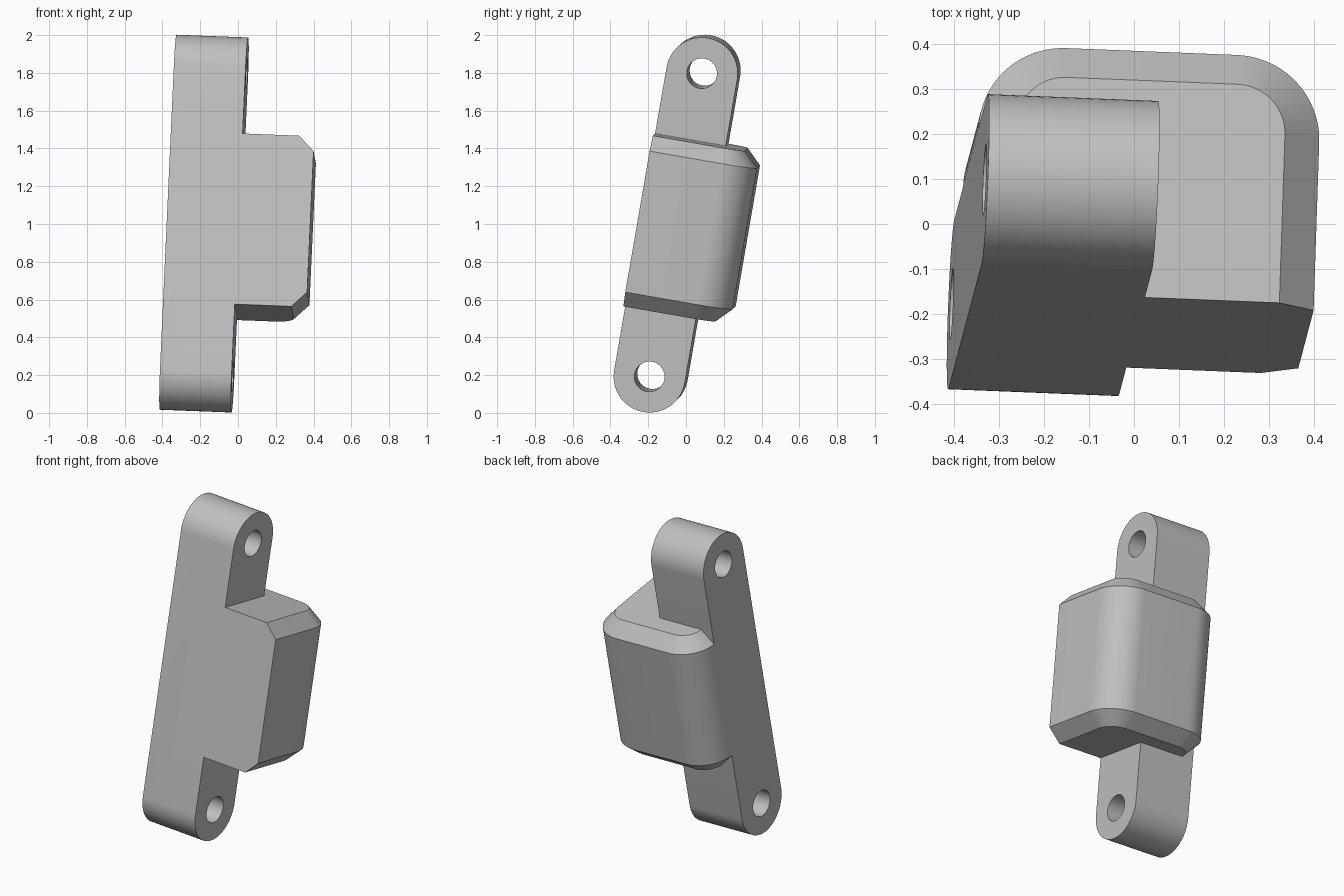
import bpy
import bmesh
from math import cos, sin, pi
from mathutils import Matrix, Vector

if "Cube" in bpy.data.objects:
    bpy.data.objects.remove(bpy.data.objects["Cube"], do_unlink=True)

R = 0.19          # half width of the bar, also the corner radius of the block
HALF = 0.8155     # half distance between the holes
TOP = 0.459       # half height of the block
BEVEL = 0.08
HOLE = 0.08

# Leaning frame shared by all parts
w = Vector((0.045, 0.17, 0.984)).normalized()
u = Vector((0.998, -0.04, -0.0387))
u = (u - w * u.dot(w)).normalized()
v = w.cross(u)
frame = Matrix((u, v, w)).transposed().to_4x4()
frame.translation = (-0.18, -0.047, 1.002)

gray = bpy.data.materials.new("light gray")
gray.use_nodes = True
color = (0.53, 0.53, 0.53, 1)
gray.diffuse_color = color
gray.node_tree.nodes["Principled BSDF"].inputs["Base Color"].default_value = color


def arc(cx, cy, r, start, end, steps):
    angles = [start + (end - start) * i / steps for i in range(steps + 1)]
    return [(cx + r * cos(a), cy + r * sin(a)) for a in angles]


def loft(name, loops):
    """Closed solid through matching loops of points."""
    bm = bmesh.new()
    rings = [[bm.verts.new(p) for p in loop] for loop in loops]
    for a, b in zip(rings, rings[1:]):
        for i in range(len(a)):
            j = (i + 1) % len(a)
            bm.faces.new((a[i], a[j], b[j], b[i]))
    bm.faces.new(rings[0][::-1])
    bm.faces.new(rings[-1])
    bmesh.ops.recalc_face_normals(bm, faces=bm.faces)
    mesh = bpy.data.meshes.new(name)
    bm.to_mesh(mesh)
    bm.free()
    mesh.materials.append(gray)
    obj = bpy.data.objects.new(name, mesh)
    bpy.context.collection.objects.link(obj)
    obj.matrix_world = frame
    return obj


def across(name, outline, half):
    """Outline in the bar's side plane, extruded across its width."""
    return loft(name, [[(x, a, b) for a, b in outline] for x in (-half, half)])


# Bar with round ends
bar = across("link_body",
             arc(0, HALF, R, 0, pi, 40) + arc(0, -HALF, R, pi, 2 * pi, 40), R)


# Block behind and beside the bar, bevelled except on the flush front
def block_outline(inset):
    r = R - inset
    return ([(0, 0), (0, -R), (3 * R - inset, -R)]
            + arc(2 * R, R, r, 0, pi / 2, 20)
            + arc(0, R, r, pi / 2, pi, 20))


levels = [(-TOP, BEVEL), (BEVEL - TOP, 0), (TOP - BEVEL, 0), (TOP, BEVEL)]
block = loft("side_block", [[(a, b, z) for a, b in block_outline(inset)]
                            for z, inset in levels])

# Pin holes through both ends
helpers = [(block, 'UNION')]
for z in (-HALF, HALF):
    circle = arc(0, z, HOLE, 0, 2 * pi, 40)[:-1]
    helpers.append((across("hole_cutter", circle, 2 * R), 'DIFFERENCE'))

bpy.context.view_layer.update()
bpy.ops.object.select_all(action='DESELECT')
bpy.context.view_layer.objects.active = bar
bar.select_set(True)
for helper, operation in helpers:
    helper.hide_render = True
    mod = bar.modifiers.new(helper.name, 'BOOLEAN')
    mod.operation = operation
    mod.solver = 'EXACT'
    mod.object = helper
    bpy.ops.object.modifier_apply(modifier=mod.name)
    bpy.data.objects.remove(helper, do_unlink=True)

bpy.ops.object.shade_smooth_by_angle(angle=pi / 7)
